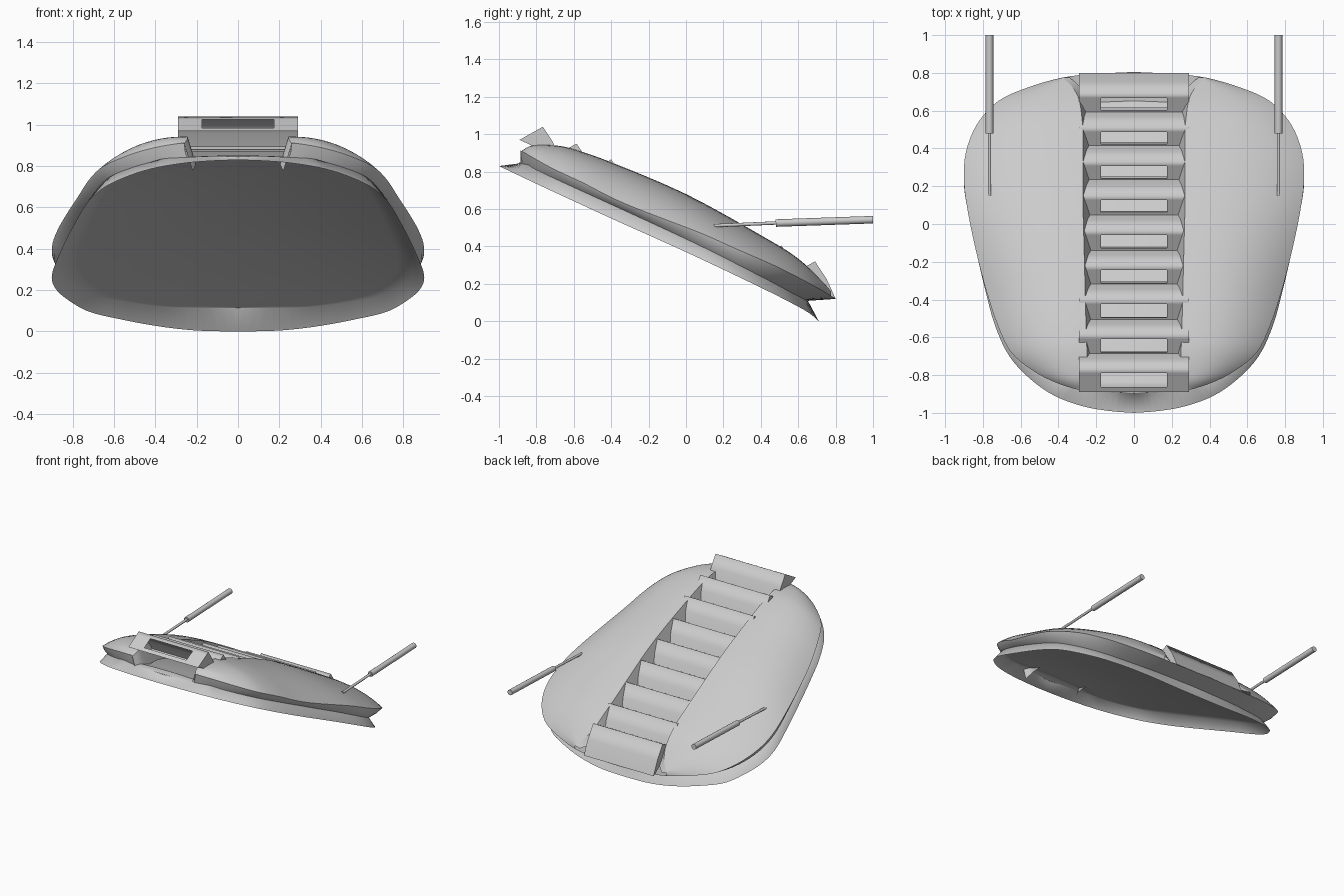
import bpy, bmesh, math
from mathutils import Vector

if "Cube" in bpy.data.objects:
    bpy.data.objects.remove(bpy.data.objects["Cube"])


def smooth_path(pts, n=4):
    """Catmull-Rom sampling through 2D points."""
    out = []
    pts = [Vector(p) for p in pts]
    for i in range(len(pts) - 1):
        b, c = pts[i], pts[i + 1]
        a = pts[i - 1] if i else b * 2 - c
        d = pts[i + 2] if i + 2 < len(pts) else c * 2 - b
        for k in range(n):
            t = k / n
            out.append(0.5 * (2 * b + (c - a) * t + (2 * a - 5 * b + 4 * c - d) * t * t
                              + (3 * b - a - 3 * c + d) * t ** 3))
    return out + [pts[-1]]


def height(table):
    path = smooth_path(table, 5)

    def f(y):
        for a, b in zip(path, path[1:]):
            if y <= b.x:
                return a.y + (b.y - a.y) * (y - a.x) / (b.x - a.x)
        return path[-1].y
    return f


def finish(ob, angle=40):
    bpy.ops.object.select_all(action='DESELECT')
    ob.select_set(True)
    bpy.context.view_layer.objects.active = ob
    bpy.ops.object.shade_smooth_by_angle(angle=math.radians(angle))


def make(name, bm):
    me = bpy.data.meshes.new(name)
    bm.to_mesh(me)
    bm.free()
    ob = bpy.data.objects.new(name, me)
    bpy.context.collection.objects.link(ob)
    return ob


def loft(name, rings, up=None, angle=40):
    """Sheet through rows of points, mirrored across x."""
    bm = bmesh.new()
    vs = [[bm.verts.new(p) for p in r] for r in rings]
    for r, s in zip(vs, vs[1:]):
        for i in range(len(r) - 1):
            bm.faces.new((r[i], r[i + 1], s[i + 1], s[i]))
    bmesh.ops.remove_doubles(bm, verts=bm.verts, dist=0.0005)
    bmesh.ops.recalc_face_normals(bm, faces=bm.faces)
    bm.normal_update()
    if up and sum(f.normal.dot(Vector(up)) * f.calc_area() for f in bm.faces) < 0:
        bmesh.ops.reverse_faces(bm, faces=bm.faces)
    ob = make(name, bm)
    ob.modifiers.new("mirror", 'MIRROR').use_clip = True
    finish(ob, angle)


# Heights along y: panel rim, skirt bottom, shell rim, shell crest
base_z = height([(-1, .83), (-.8, .735), (-.4, .55), (0, .37), (.4, .18), (.6, .078), (.67, .035), (.71, 0)])
skirt_z = height([(-1, .845), (-.85, .838), (-.75, .785), (0, .44), (.4, .24), (.65, .11), (.75, .09)])
rim_z = height([(-.92, .925), (-.88, .91), (-.72, .82), (-.55, .74), (-.33, .63), (.07, .475),
                (.25, .395), (.5, .285), (.7, .18), (.8, .12)])
crest_z = height([(-.92, .88), (-.88, .91), (-.82, .94), (-.7, .94), (-.6, .92), (-.4, .85),
                  (0, .68), (.4, .46), (.6, .335), (.75, .19), (.8, .12)])

# Half outlines from back centre to front centre
N = 4
shell = smooth_path([(0, .805), (.2, .795), (.38, .775), (.57, .72), (.72, .65), (.83, .53), (.89, .38),
                     (.9, .22), (.875, .04), (.83, -.17), (.78, -.36), (.72, -.54), (.65, -.68),
                     (.53, -.78), (.4, -.845), (.26, -.885), (.13, -.9), (0, -.905)], N)
lower = smooth_path([(0, .71), (.2, .705), (.4, .68), (.58, .63), (.73, .56), (.84, .43), (.89, .32),
                     (.9, .2), (.87, .02), (.83, -.17), (.785, -.36), (.735, -.54), (.66, -.7),
                     (.55, -.82), (.42, -.91), (.27, -.965), (.13, -.99), (0, -1)], N)
channel = smooth_path([(.38, .775), (.33, .73), (.295, .67), (.28, .6), (.27, .48), (.27, .3), (.27, .1),
                       (.265, -.1), (.26, -.3), (.255, -.5), (.25, -.65), (.245, -.77), (.245, -.84),
                       (.26, -.885)], N)

# Inner edge where the shell skirt and the panel meet
edge = []
for p in shell:
    y = p.y * (.81 if p.y > 0 else .99)
    edge.append(Vector((p.x * .95, y, skirt_z(y))))

# Lower panel: a shallow dish turned upside down, rising inward from its thin rim
rings = [[Vector((p.x, p.y, base_z(p.y))) for p in lower], edge]
for k in range(9, -1, -1):
    s = k / 10
    ring = []
    for p in edge:
        bulge = .075 * (1 - s * s) * max(0, 1 - abs((p.y + .12) / .79) ** 2.5)
        ring.append(Vector((p.x * s, p.y, p.z + bulge)))
    rings.append(ring)
loft("lower_panel", rings, (0, 0, 1), 80)

# Skirt curling under the shell rim
s0, s1 = 2 * N, 15 * N + 1
rim = [Vector((p.x, p.y, rim_z(p.y))) for p in shell]
mid = []
for a, b in zip(rim, edge):
    m = a.lerp(b, .5)
    mid.append(Vector((m.x + (a.x - b.x) * .25, m.y, m.z)))
loft("shell_skirt", [rim[:s1], mid[:s1], edge[:s1]], (0, 0, -1))

# Crowned shell halves rising from the rim to the channel edge
rings = []
for k in range(15):
    u = (k / 14) ** 1.6
    f = 1 - (1 - u) ** 2.6
    ring = []
    for p, q in zip(shell[s0:s1], channel):
        r = p.lerp(q, u)
        ring.append((r.x, r.y, rim_z(r.y) + (crest_z(r.y) - rim_z(r.y)) * f))
    rings.append(ring)
loft("shell_side", rings, (0, 0, 1))

# Channel walls
top = [Vector((q.x, q.y, crest_z(q.y))) for q in channel]
bot = []
for q in top:
    depth = .13 * min(1, max(0, (.79 - q.y) / .2))
    bot.append((q.x - .04, q.y, max(q.z - depth, .1)))
loft("channel_wall", [top, bot], (-1, 0, 0))

# Louvre slats: slotted top lip, long sloping back face and closed ends
tips = [(-.765, 1.04), (-.585, .95), (-.4, .865), (-.22, .77), (-.035, .685),
        (.15, .595), (.33, .5), (.51, .405), (.69, .32)]
xs = (-.29, -.175, .175, .29)
for i, (y, z) in enumerate(tips):
    t = i / 8
    lip = Vector((0, -.125 + .015 * t, -.07 + .01 * t))
    drop = Vector((0, .09 + .02 * t, -.17 - .03 * t))
    tip = Vector((0, y, z))
    rows = [tip + drop, tip + drop * .5 + Vector((0, .008, .004)), tip,
            tip + lip * .2, tip + lip * .78, tip + lip]
    bm = bmesh.new()
    v = [[bm.verts.new(r + Vector((x, 0, 0))) for x in xs] for r in rows]
    for a in range(5):
        for b in range(3):
            if (a, b) != (3, 1):
                bm.faces.new((v[a][b], v[a + 1][b], v[a + 1][b + 1], v[a][b + 1]))
    bm.normal_update()
    if sum(f.normal.z for f in bm.faces) < 0:
        bmesh.ops.reverse_faces(bm, faces=bm.faces)
    for c in (0, 3):
        face = bm.faces.new([bm.verts.new(row[c].co) for row in v])
        face.normal_update()
        if face.normal.x * (c - 1) < 0:
            face.normal_flip()
    finish(make("louvre_slat_%d" % (i + 1), bm), 120)


# Gas struts
def tube(name, a, b, r):
    a, b = Vector(a), Vector(b)
    bpy.ops.mesh.primitive_cylinder_add(vertices=16, radius=r, depth=(b - a).length, location=(a + b) / 2)
    ob = bpy.context.object
    ob.name = name
    ob.rotation_euler = (b - a).to_track_quat('Z', 'Y').to_euler()
    finish(ob)


for side in (-1, 1):
    tube("strut_body", (side * .765, .48, .525), (side * .765, 1, .543), .02)
    tube("strut_rod", (side * .765, .15, .511), (side * .765, .49, .526), .009)
